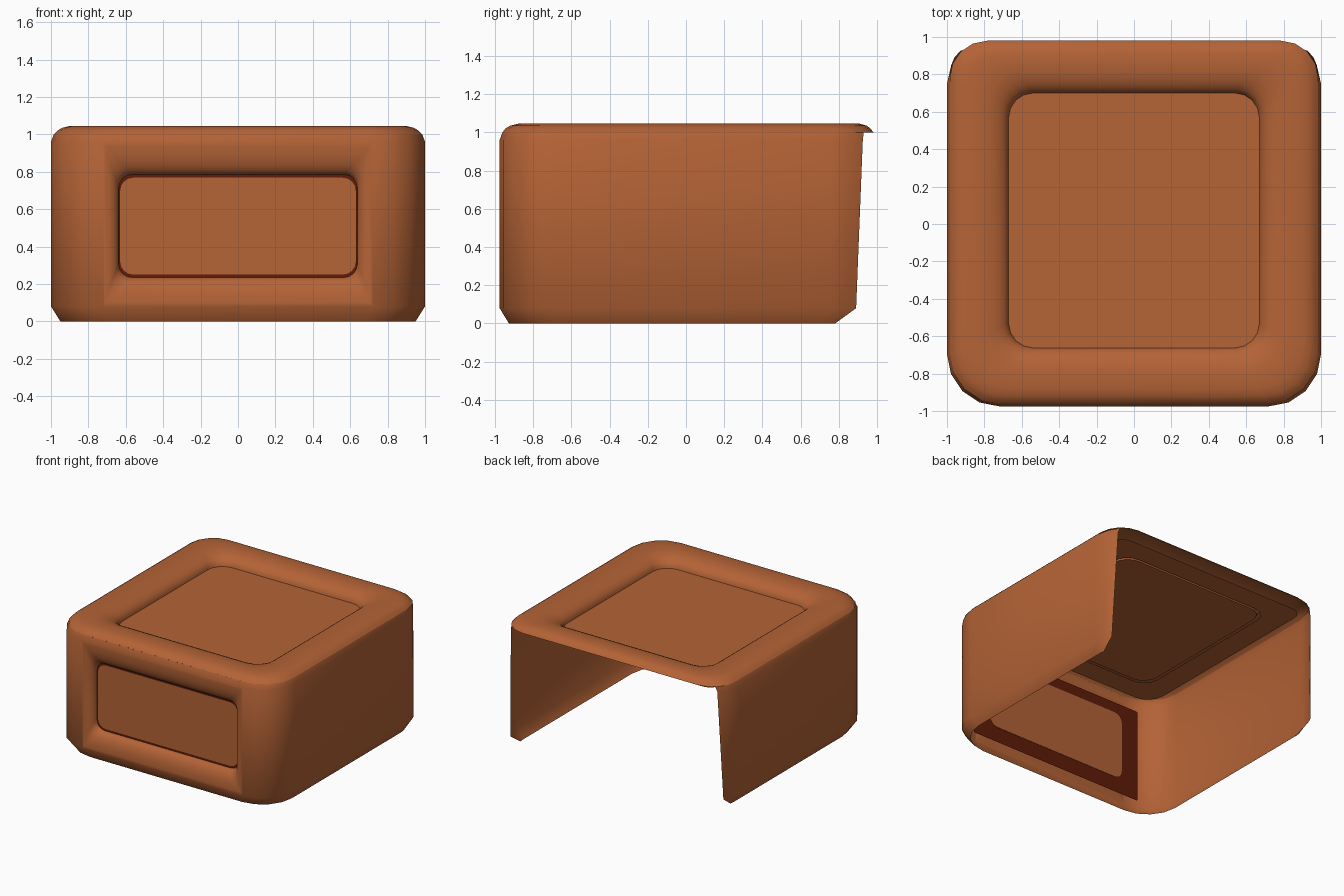
import bpy, bmesh, math

if "Cube" in bpy.data.objects:
    bpy.data.objects.remove(bpy.data.objects["Cube"])


def material(name, rgb):
    m = bpy.data.materials.new(name)
    m.diffuse_color = (*rgb, 1)
    m.use_nodes = True
    m.node_tree.nodes["Principled BSDF"].inputs["Base Color"].default_value = m.diffuse_color
    return m


ORANGE = material("terracotta", (0.46, 0.125, 0.037))
DARK = material("dark red brown", (0.115, 0.012, 0.003))


def make(name, verts, faces, mat, smooth=True):
    me = bpy.data.meshes.new(name)
    me.from_pydata(verts, [], faces)
    me.materials.append(mat)
    bm = bmesh.new()
    bm.from_mesh(me)
    bmesh.ops.remove_doubles(bm, verts=bm.verts, dist=0.0005)
    bmesh.ops.recalc_face_normals(bm, faces=bm.faces)
    bm.to_mesh(me)
    bm.free()
    ob = bpy.data.objects.new(name, me)
    bpy.context.collection.objects.link(ob)
    if smooth:
        bpy.ops.object.select_all(action='DESELECT')
        ob.select_set(True)
        bpy.context.view_layer.objects.active = ob
        bpy.ops.object.shade_smooth_by_angle(angle=math.radians(50))
    return ob


def rounded_rect(hw, v0, v1, r0, r1, n=4):
    """Counter-clockwise loop, corner radius r0 on the low side, r1 on the high side."""
    pts = []
    for cx, cv, r, start in ((hw - r1, v1 - r1, r1, 0), (r1 - hw, v1 - r1, r1, 90),
                             (r0 - hw, v0 + r0, r0, 180), (hw - r0, v0 + r0, r0, 270)):
        for i in range(n + 1):
            a = math.radians(start + 90 * i / n)
            pts.append((cx + r * math.cos(a), cv + r * math.sin(a)))
    return pts


def ring_faces(loops, base=0):
    n = len(loops[0])
    return [(base + k * n + i, base + k * n + (i + 1) % n,
             base + (k + 1) * n + (i + 1) % n, base + (k + 1) * n + i)
            for k in range(len(loops) - 1) for i in range(n)]


def bridge(name, loops, mat):
    return make(name, sum(loops, []), ring_faces(loops), mat)


def flat(hw, v0, v1, r0, r1, z):
    return [(x, y, z) for x, y in rounded_rect(hw, v0, v1, r0, r1)]


def upright(hw, v0, v1, r, y):
    return [(x, y, z) for x, z in rounded_rect(hw, v0, v1, r, r)]


def rolled(outer, inner, steps=6):
    """Loop settings along a quarter-round from a flat crest down into a recess."""
    out = []
    for i in range(steps + 1):
        a = math.radians(90 * i / steps)
        s, c = math.sin(a), 1 - math.cos(a)
        out.append([o + (q - o) * s for o, q in zip(outer[:-1], inner[:-1])]
                   + [outer[-1] + (inner[-1] - outer[-1]) * c])
    return out


# Walls: rounded front corners, ends curling in slightly at the open back
corner = [(1.0, -0.2)]
for i in range(5):
    a = math.radians(90 * i / 4)
    corner.append((0.72 + 0.28 * math.cos(a), -0.695 - 0.28 * math.sin(a)))
levels = [(0, 0.05, [(0.945, 0.78), (0.95, 0.75), (0.95, 0.70)]),
          (0.08, 0, [(0.96, 0.89), (0.977, 0.85), (1, 0.75)]),
          (0.96, 0, [(0.93, 0.925), (0.972, 0.86), (1, 0.75)]),
          (1.0, 0.015, [(0.916, 0.93), (0.96, 0.86), (0.985, 0.75)])]
half = len(corner) + 3
n = 2 * half
verts, faces = [], []
for z, inset, back in levels:
    side = back + [(x * (1 - inset), y * (1 - inset)) for x, y in corner]
    verts += [(x, y, z) for x, y in side + [(-x, y) for x, y in reversed(side)]]
for k in range(3):
    for i in range(n - 1):
        if not (k == 1 and i == half - 1):          # leave the front opening
            faces.append((k * n + i, k * n + i + 1, (k + 1) * n + i + 1, (k + 1) * n + i))

# Padded front frame joined to the walls, with a sunken panel
front = [[0.72, 0.08, 0.96, 0, -0.975]] + rolled((0.712, 0.10, 0.935, 0.01, -0.975),
                                                 (0.637, 0.235, 0.785, 0.07, -0.90))
loops = [upright(*f) for f in front]
faces += ring_faces(loops, len(verts))
make("walls_and_front_frame", verts + sum(loops, []), faces, ORANGE)
p = loops[-1]
make("front_panel", p, [tuple(range(len(p)))], ORANGE, False)

# Dark lining behind the front frame, just showing round the panel
bridge("front_lining", [upright(0.79, 0.11, 0.87, 0.01, -0.902),
                        upright(0.63, 0.25, 0.768, 0.07, -0.902)], DARK)

# Padded top frame with a sunken panel
top = [(0.985, -0.96, 0.98, 0.265, 0.20, 1.0), (0.965, -0.945, 0.965, 0.26, 0.195, 1.02),
       (0.94, -0.92, 0.945, 0.25, 0.19, 1.035), (0.90, -0.88, 0.91, 0.24, 0.18, 1.045)]
top += rolled((0.83, -0.81, 0.85, 0.20, 0.17, 1.045), (0.67, -0.662, 0.70, 0.13, 0.13, 0.957))
loops = [flat(*t) for t in top]
bridge("top_frame", loops, ORANGE)
p = loops[-1]
make("top_panel", p, [tuple(range(len(p)))], ORANGE, False)

# Flat lining under the top frame
bridge("top_lining", [flat(0.88, -0.86, 0.90, 0.15, 0.1, 0.955),
                      flat(0.69, -0.68, 0.72, 0.13, 0.13, 0.955)], ORANGE)
